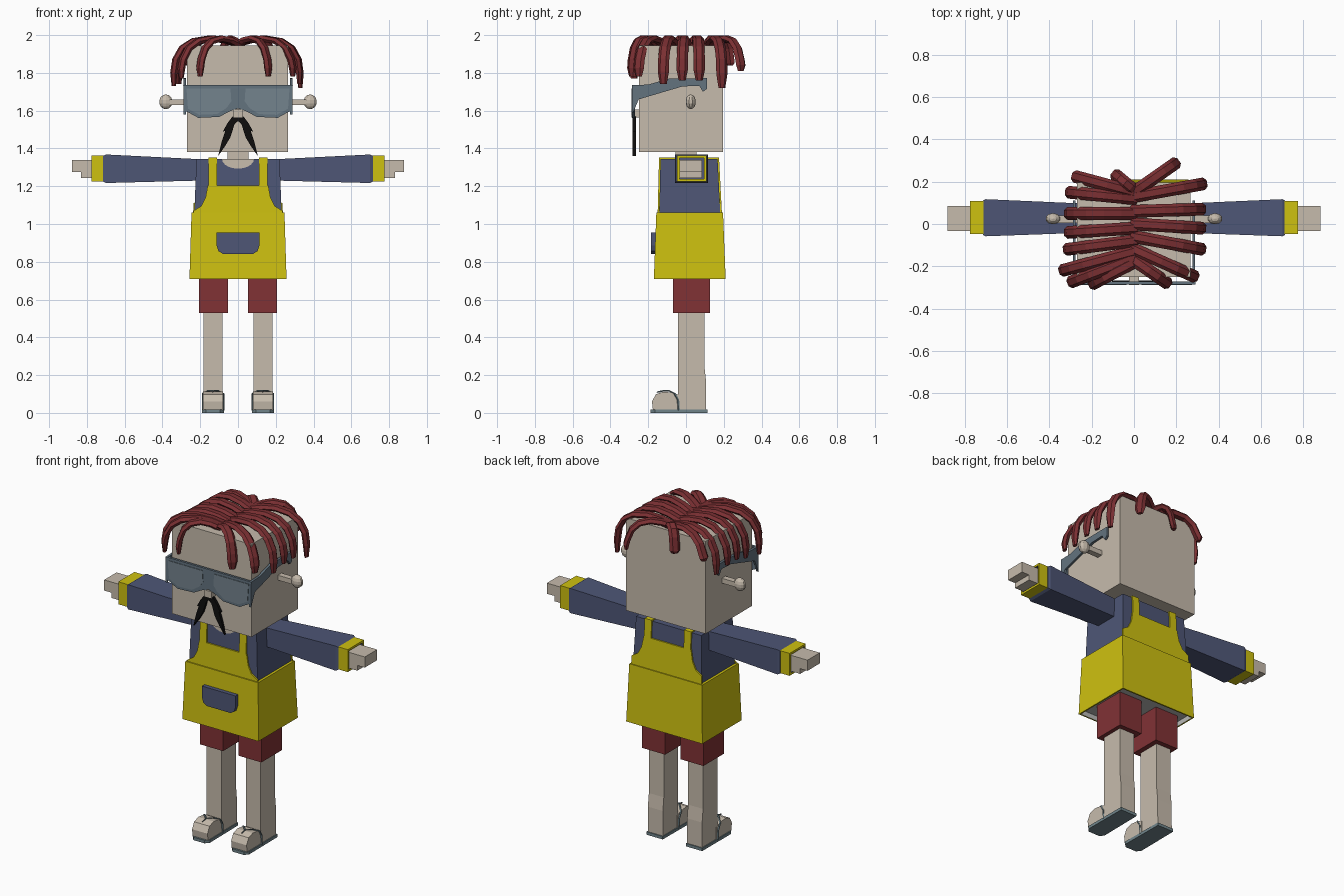
import bpy, bmesh, math
from mathutils import Vector, Matrix

if "Cube" in bpy.data.objects:
    bpy.data.objects.remove(bpy.data.objects["Cube"])


def material(name, r, g, b):
    m = bpy.data.materials.new(name)
    lin = [((c / 255 + 0.055) / 1.055) ** 2.4 if c > 10 else c / 3294 for c in (r, g, b)]
    m.use_nodes = True
    m.diffuse_color = (*lin, 1)
    m.node_tree.nodes["Principled BSDF"].inputs["Base Color"].default_value = (*lin, 1)
    return m


skin = material("skin", 198, 187, 172)
yellow = material("apron yellow", 206, 193, 16)
navy = material("shirt navy", 78, 86, 118)
red = material("shorts red", 129, 50, 53)
hair = material("hair red", 122, 47, 50)
black = material("moustache black", 14, 13, 13)
frame = material("glasses frame", 99, 115, 127)
glass = material("glasses lens", 116, 131, 141)
sandal = material("sandal grey", 112, 132, 138)
lining = material("lining grey", 185, 185, 183)


def finish(bm, name, mats):
    bmesh.ops.recalc_face_normals(bm, faces=bm.faces)
    me = bpy.data.meshes.new(name)
    bm.to_mesh(me)
    bm.free()
    for m in mats:
        me.materials.append(m)
    ob = bpy.data.objects.new(name, me)
    bpy.context.collection.objects.link(ob)
    return ob


def loft(name, mat, rings, inset=None):
    """Skin through rings of points and cap the ends; inset = (material, width, depth) on first cap."""
    bm = bmesh.new()
    vs = [[bm.verts.new(p) for p in ring] for ring in rings]
    n = len(vs[0])
    for a, b in zip(vs, vs[1:]):
        for i in range(n):
            bm.faces.new((a[i], a[(i + 1) % n], b[(i + 1) % n], b[i]))
    cap = bm.faces.new(vs[0][::-1])
    bm.faces.new(vs[-1])
    bmesh.ops.recalc_face_normals(bm, faces=bm.faces)
    if inset:
        bmesh.ops.inset_region(bm, faces=[cap], thickness=inset[1])
        cap.material_index = 1
        shift = -cap.normal * inset[2]
        walls = bmesh.ops.extrude_face_region(bm, geom=[cap])["geom"]
        bmesh.ops.translate(bm, vec=shift, verts=[v for v in walls if isinstance(v, bmesh.types.BMVert)])
        bm.faces.remove(cap)
    return finish(bm, name, [mat] + ([inset[0]] if inset else []))


def rect_z(x0, x1, y0, y1, z):
    return [(x0, y0, z), (x1, y0, z), (x1, y1, z), (x0, y1, z)]


def rect_x(x, y0, y1, z0, z1):
    return [(x, y0, z0), (x, y1, z0), (x, y1, z1), (x, y0, z1)]


def box(name, mat, x0, x1, y0, y1, z0, z1):
    return loft(name, mat, [rect_z(x0, x1, y0, y1, z) for z in (z0, z1)])


def plate(name, mat, outline, y, thick, lean=0):
    """Thin panel facing y, from an (x, z) outline; lean shifts y per unit of height."""
    return loft(name, mat, [[(x, y + d + lean * (z - 1.06), z) for x, z in outline] for d in (0, thick)])


def mirrored(half):
    return half + [(-x, z) for x, z in reversed(half) if x > 0]


# head and neck
box("head", skin, -0.27, 0.266, -0.25, 0.197, 1.38, 1.945)
box("neck", skin, -0.055, 0.055, -0.055, 0.055, 1.3, 1.39)
box("nose", skin, -0.023, 0.023, -0.288, -0.24, 1.565, 1.605)

# torso and apron
loft("shirt", navy, [rect_z(-0.232, 0.232, -0.142, 0.183, 1.03), rect_z(-0.22, 0.22, -0.135, 0.167, 1.345)])
loft("apron_skirt", yellow, [rect_z(-0.257, 0.257, -0.17, 0.21, 0.71),
                             rect_z(-0.246, 0.246, -0.157, 0.196, 1.06)], (lining, 0.012, 0.03))
bib = mirrored([(0.238, 1.05), (0.235, 1.07), (0.195, 1.095), (0.172, 1.14), (0.16, 1.205)])
plate("front_bib", yellow, bib, -0.15, 0.009, 0.025)
plate("back_bib", yellow, [(x, z + (0.04 if z > 1.06 else 0)) for x, z in bib], 0.181, 0.009, -0.052)
scoop = [(0.085 * math.cos(a), 1.345 - 0.052 * math.sin(a)) for a in [math.pi * i / 10 for i in range(11)]]
plate("neckline", skin, scoop, -0.146, 0.008, 0.025)
pocket = mirrored([(0.08, 0.842), (0.104, 0.857), (0.113, 0.885), (0.113, 0.955)])
plate("pocket", navy, pocket, -0.186, 0.028)

# glasses
lens_rim = mirrored([(0, 1.612), (0.04, 1.598), (0.10, 1.567), (0.21, 1.562), (0.28, 1.60), (0.29, 1.735)])
plate("glasses_front", frame, lens_rim, -0.285, 0.014)
lens = [(0.035, 1.65), (0.06, 1.615), (0.11, 1.582), (0.205, 1.578), (0.265, 1.61), (0.273, 1.718), (0.04, 1.718)]
temple = [(-0.285, 1.735), (-0.2, 1.738), (-0.09, 1.77), (0.11, 1.772), (0.11, 1.715), (0.09, 1.70),
          (0.07, 1.732), (-0.02, 1.728), (-0.25, 1.66), (-0.285, 1.58)]

# moustache
tuft = [(0, 1.575), (0.03, 1.568), (0.055, 1.535), (0.08, 1.49), (0.068, 1.492), (0.085, 1.44),
        (0.105, 1.36), (0.07, 1.41), (0.04, 1.46), (0.018, 1.53), (0, 1.545)]

# foot side outline and the swept helper for straps and locks
foot = [(-0.175, 0.015), (-0.18, 0.06), (-0.16, 0.098), (-0.12, 0.112), (-0.06, 0.105), (-0.03, 0.09), (-0.03, 0.015)]


def ribbon(name, mat, path, side, width, thick, sides=6, taper=1.0):
    """Sweep a flattened polygon along a path, widest along the side direction."""
    rings, side = [], Vector(side).normalized()
    pts = [Vector(p) for p in path]
    for i, p in enumerate(pts):
        t = (pts[min(i + 1, len(pts) - 1)] - pts[max(i - 1, 0)]).normalized()
        up = t.cross(side).normalized()
        k = taper if i == len(pts) - 1 else 1
        rings.append([p + k * (side * width * math.cos(a) + up * thick * math.sin(a))
                      for a in [math.tau * j / sides for j in range(sides)]])
    loft(name, mat, rings)


for s, label in ((1, "left"), (-1, "right")):
    # arms
    loft(label + "_sleeve", navy, [rect_x(s * x, *r) for x, r in (
        (0.2, (-0.04, 0.095, 1.23, 1.343)), (0.7, (-0.058, 0.117, 1.217, 1.368)),
        (0.714, (-0.052, 0.111, 1.225, 1.36)))])
    loft(label + "_cuff", yellow, [rect_x(s * x, -0.048, 0.108, 1.225, 1.362) for x in (0.775, 0.705)],
         (navy, 0.018, 0.02))
    loft(label + "_hand", skin, [rect_x(s * x, -0.034, 0.085, 1.275, 1.34) for x in (0.74, 0.88)])
    loft(label + "_thumb", skin, [rect_x(s * x, -0.034, 0.085, 1.243, 1.28) for x in (0.74, 0.83)])

    # ears
    loft(label + "_ear_stalk", skin, [rect_x(s * x, 0.005, 0.04, 1.63, 1.66) for x in (0.25, 0.37)])
    bm = bmesh.new()
    bmesh.ops.create_uvsphere(bm, u_segments=10, v_segments=7, radius=1,
                              matrix=Matrix.LocRotScale((s * 0.382, 0.025, 1.647), None, (0.037, 0.027, 0.039)))
    finish(bm, label + "_ear", [skin])

    # apron straps, front, over the shoulder and back
    for part, y, z0, lean in (("front", -0.15, 1.19, 0.025), ("back", 0.181, 1.23, -0.052)):
        strap = [(s * x, z) for x, z in ((0.11, z0), (0.157, z0), (0.157, 1.353), (0.11, 1.353))]
        plate(f"{label}_{part}_strap", yellow, strap, y, 0.009, lean)
    box(label + "_shoulder_strap", yellow, s * 0.11, s * 0.157, -0.136, 0.17, 1.34, 1.353)

    # glasses and moustache halves
    plate(label + "_lens", glass, [(s * x, z) for x, z in lens], -0.288, 0.006)
    loft(label + "_temple", frame, [[(s * x, y, z) for y, z in temple] for x in (0.275, 0.289)])
    plate(label + "_moustache", black, [(s * x, z) for x, z in tuft], -0.282, 0.016)

    # legs and sandals
    box(label + "_shorts", red, s * 0.052, s * 0.207, -0.07, 0.127, 0.53, 0.76)
    loft(label + "_leg", skin, [rect_z(s * 0.082, s * 0.183, -0.042, y1, z)
                                for y1, z in ((0.107, 0.01), (0.106, 0.17), (0.097, 0.25), (0.097, 0.55))])
    loft(label + "_foot", skin, [[(s * x, y, z) for y, z in foot] for x in (0.08, 0.184)])
    loft(label + "_sole", sandal, [[(s * x, y, z) for x, y in (
        (0.075, -0.165), (0.095, -0.187), (0.17, -0.187), (0.19, -0.165), (0.188, 0.113), (0.078, 0.113))]
        for z in (0, 0.018)])
    for x in (0.076, 0.188):
        path = [(0.132, -0.15, 0.11), (0.132, -0.12, 0.117), ((x + 0.132) / 2, -0.09, 0.117),
                (x, -0.06, 0.102), (x, -0.042, 0.07), (x, -0.038, 0.012)]
        ribbon(label + "_sandal_strap", sandal, [(s * a, b, c) for a, b, c in path], (0.3, 1, 0.2), 0.006, 0.004, 4)

# hair locks: root y, end x, end y, end z
locks = [(0.13, 0.33, 0.19, 1.72), (0.06, 0.325, 0.07, 1.76), (0.0, 0.325, -0.02, 1.76),
         (-0.06, 0.325, -0.12, 1.74), (-0.12, 0.29, -0.25, 1.78), (-0.17, 0.16, -0.282, 1.78),
         (0.15, 0.2, 0.29, 1.81), (0.16, -0.09, 0.235, 1.84),
         (0.15, -0.28, 0.225, 1.84), (0.12, -0.31, 0.15, 1.74), (0.05, -0.315, 0.05, 1.76),
         (-0.02, -0.315, -0.04, 1.76), (-0.08, -0.32, -0.12, 1.74), (-0.13, -0.34, -0.22, 1.73),
         (-0.16, -0.3, -0.275, 1.77), (-0.18, -0.2, -0.285, 1.78)]
arc = [(-0.04, 1.948), (0.2, 1.972), (0.45, 1.982), (0.7, 1.968), (0.87, 1.93), (0.97, 1.87)]
for i, (ry, ex, ey, ez) in enumerate(locks):
    path = [(ex * f, ry + (ey - ry) * f, z) for f, z in arc]
    path += [(ex, ey, (1.87 + ez) / 2), (ex, ey, ez)]
    ribbon(f"hair_lock_{i + 1}", hair, path, (ry - ey, ex, 0), 0.03, 0.018, 6, 0.6)
